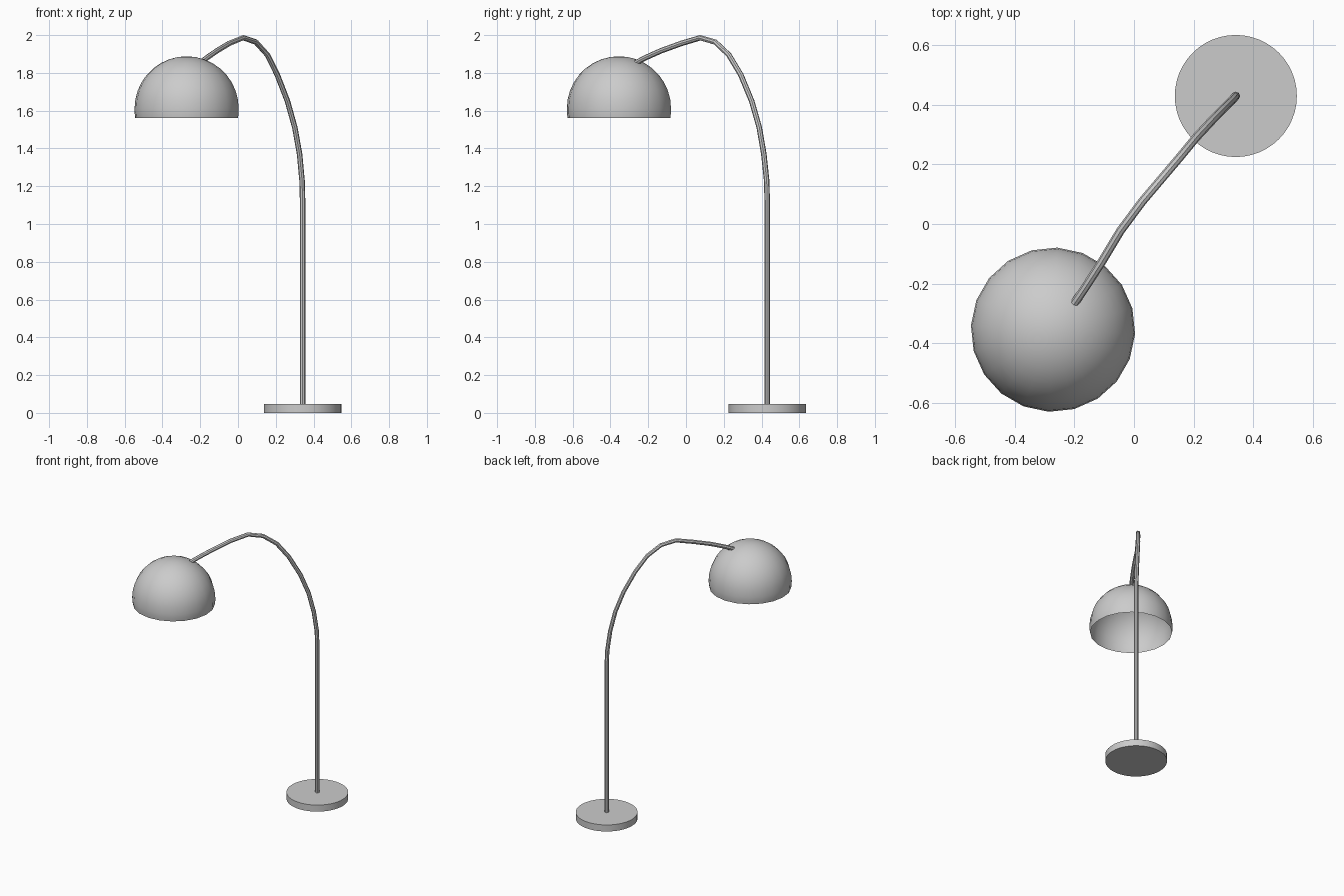
import bpy, bmesh, math

if "Cube" in bpy.data.objects:
    bpy.data.objects.remove(bpy.data.objects["Cube"])

BASE = (0.342, 0.43)
SHADE = (-0.272, -0.355)


def lathe(name, profile, center, sides, turn=0.0):
    """Revolve (radius, z) points around a vertical axis; radius 0 makes a pole."""
    bm = bmesh.new()
    rings = []
    for r, z in profile:
        if r == 0:
            rings.append([bm.verts.new((0, 0, z))] * sides)
        else:
            rings.append([bm.verts.new((r * math.cos(turn + 2 * math.pi * i / sides),
                                        r * math.sin(turn + 2 * math.pi * i / sides), z))
                          for i in range(sides)])
    for a, b in zip(rings, rings[1:]):
        for i in range(sides):
            j = (i + 1) % sides
            bm.faces.new(list(dict.fromkeys((a[i], a[j], b[j], b[i]))))
    mesh = bpy.data.meshes.new(name)
    bm.to_mesh(mesh)
    bm.free()
    ob = bpy.data.objects.new(name, mesh)
    ob.location = (*center, 0)
    bpy.context.collection.objects.link(ob)
    smooth(ob)
    return ob


def smooth(ob):
    bpy.ops.object.select_all(action='DESELECT')
    ob.select_set(True)
    bpy.context.view_layer.objects.active = ob
    bpy.ops.object.shade_smooth_by_angle(angle=math.radians(40))


# round floor base
lathe("base", [(0, 0), (0.205, 0), (0.205, 0.048), (0, 0.048)], BASE, 48)

# open dome shade: part of a sphere carried a little below its equator
R, equator = 0.276, 1.612
dome = [(0.272, 1.56), (0.2755, 1.585)]
dome += [(R * math.cos(math.radians(a)), equator + R * math.sin(math.radians(a)))
         for a in range(0, 90, 10)]
dome.append((0, equator + R))
lathe("lamp_shade", dome, SHADE, 20, math.radians(-3))

# upright stem bending over into the arm
path = [(0.342, 0.43, 0.03), (0.342, 0.43, 1.12), (0.339, 0.427, 1.23),
        (0.326, 0.412, 1.37), (0.301, 0.388, 1.51), (0.262, 0.348, 1.65),
        (0.208, 0.290, 1.79), (0.156, 0.227, 1.895), (0.095, 0.155, 1.963),
        (0.028, 0.076, 1.986), (-0.045, -0.022, 1.957), (-0.11, -0.130, 1.918),
        (-0.165, -0.215, 1.880), (-0.200, -0.266, 1.853)]
curve = bpy.data.curves.new("stem_and_arm", 'CURVE')
curve.dimensions = '3D'
curve.bevel_depth = 0.0145
curve.bevel_resolution = 2
curve.use_fill_caps = True
spline = curve.splines.new('POLY')
spline.points.add(len(path) - 1)
for p, co in zip(spline.points, path):
    p.co = (*co, 1)
arm = bpy.data.objects.new("stem_and_arm", curve)
bpy.context.collection.objects.link(arm)
bpy.ops.object.select_all(action='DESELECT')
arm.select_set(True)
bpy.context.view_layer.objects.active = arm
bpy.ops.object.convert(target='MESH')
smooth(bpy.context.view_layer.objects.active)
